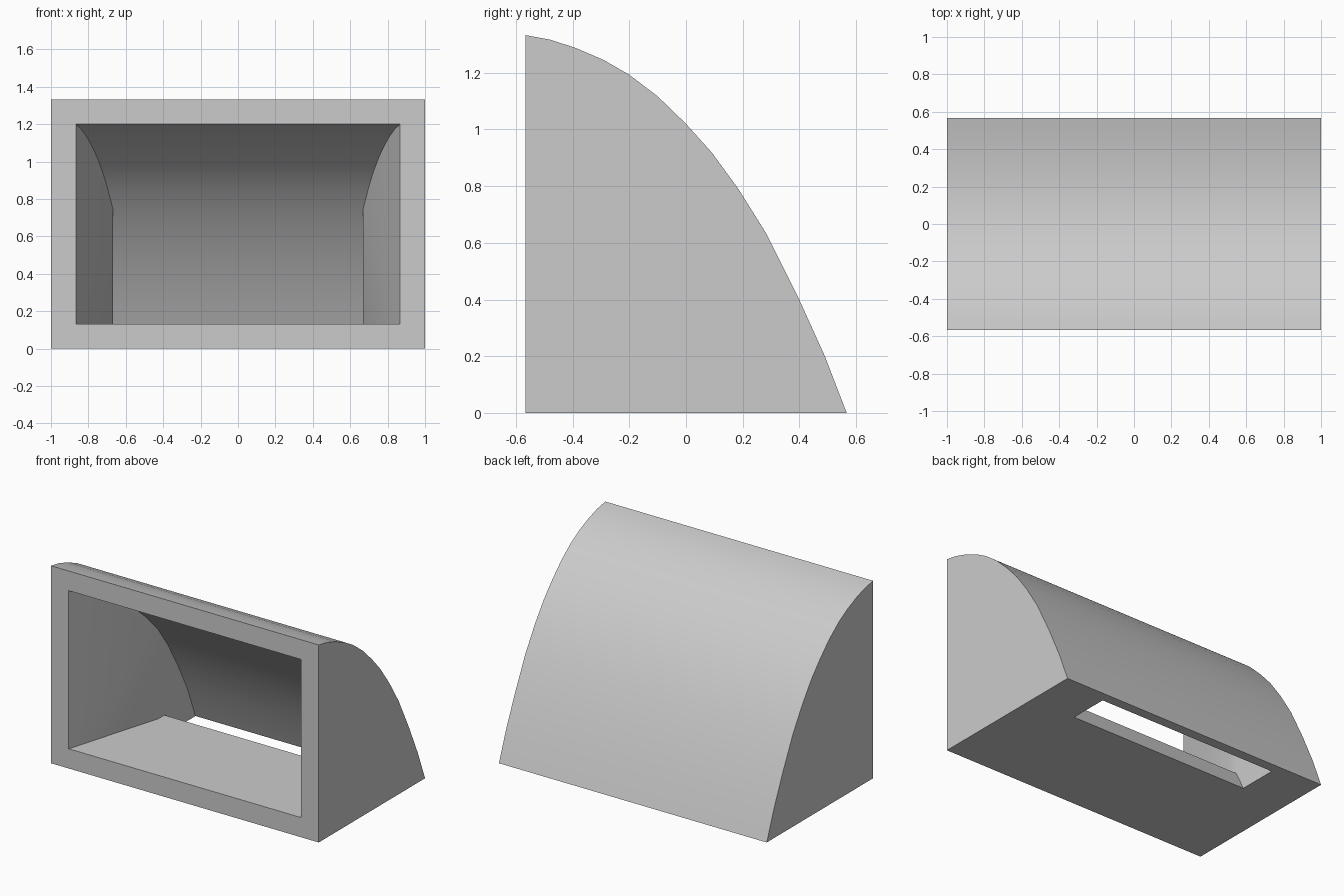
import bpy, bmesh, math

cube = bpy.data.objects.get("Cube")
if cube:
    bpy.data.objects.remove(cube, do_unlink=True)

FRONT, BACK = -0.567, 0.567
MOUTH, THROAT, KINK = 0.867, 0.667, 0.1   # half widths, and depth where the flare ends

# Side profiles as (y, z), from the top of the front down to the base
outer = [(FRONT, 1.333), (-0.48, 1.317), (-0.39, 1.288), (-0.29, 1.245), (-0.2, 1.193),
         (-0.1, 1.117), (0, 1.02), (0.09, 0.92), (0.185, 0.79), (0.285, 0.63),
         (0.395, 0.41), (0.49, 0.2), (BACK, 0)]
flare = [(FRONT, 1.2), (-0.48, 1.177), (-0.38, 1.136), (-0.28, 1.083), (-0.19, 1.025),
         (-0.09, 0.945), (0, 0.857), (KINK, 0.738)]
throat = [(0.2, 0.6), (0.3, 0.435), (0.41, 0.225), (0.5, 0)]
lip = [(0.233, 0), (0.167, 0.133), (KINK, 0.133)]
sill = [(FRONT, 0.133)]


def half_width(y):
    t = min(1, (y - FRONT) / (KINK - FRONT))
    return MOUTH + (THROAT - MOUTH) * t


bm = bmesh.new()


def rail(points, width):
    """Matching right and left vertex rows for a side profile."""
    return [(bm.verts.new((-width(y), y, z)), bm.verts.new((width(y), y, z)))
            for y, z in points]


def strip(rows):
    for a, b in zip(rows, rows[1:]):
        bm.faces.new((a[0], a[1], b[1], b[0]))


def sides(rows):
    for s in (0, 1):
        bm.faces.new([r[s] for r in rows])


def frame(o_a, o_b, i_a, i_b):
    """Flat border between an outer and an inner rectangle."""
    out = [o_a[0], o_a[1], o_b[1], o_b[0]]
    inn = [i_a[0], i_a[1], i_b[1], i_b[0]]
    for k in range(4):
        n = (k + 1) % 4
        bm.faces.new((out[k], out[n], inn[n], inn[k]))


# Outer shell
shell = rail(outer + [(FRONT, 0)], lambda y: 1.0)
strip(shell[:-1])
sides(shell)

# Flared inner passage from the front mouth to the slot in the base
f, t, l, s = (rail(p, half_width) for p in (flare, throat, lip, sill))
strip(f + t)
strip(l + s)
sides(f + [l[-1]] + s)
sides([f[-1]] + t + l)

# Front rim and base around the slot
frame(shell[0], shell[-1], f[0], s[0])
frame(shell[-2], shell[-1], t[-1], l[0])

bmesh.ops.recalc_face_normals(bm, faces=bm.faces)
mesh = bpy.data.meshes.new("horn_housing")
bm.to_mesh(mesh)
bm.free()
housing = bpy.data.objects.new("horn_housing", mesh)
bpy.context.collection.objects.link(housing)

# Plain grey finish
grey = bpy.data.materials.new("light_grey")
grey.use_nodes = True
colour = (0.6, 0.6, 0.6, 1)
grey.diffuse_color = colour
grey.node_tree.nodes["Principled BSDF"].inputs["Base Color"].default_value = colour
mesh.materials.append(grey)

bpy.context.view_layer.objects.active = housing
housing.select_set(True)
bpy.ops.object.shade_smooth_by_angle(angle=math.radians(30))
